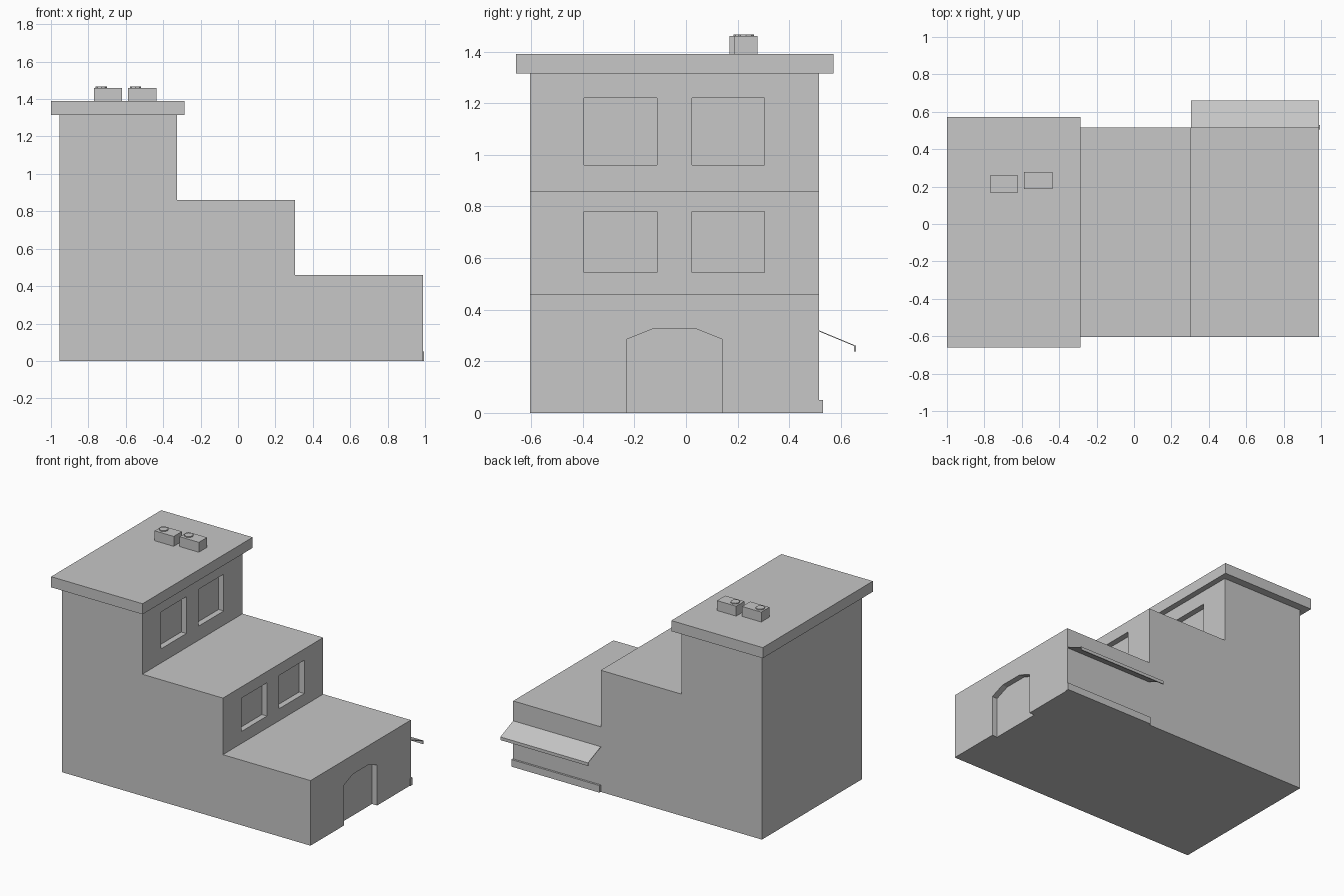
import bpy, bmesh
from mathutils import Vector

if "Cube" in bpy.data.objects:
    bpy.data.objects.remove(bpy.data.objects["Cube"])

grey = bpy.data.materials.new("plain_grey")
grey.diffuse_color = (0.57, 0.57, 0.57, 1)
grey.use_nodes = True
grey.node_tree.nodes["Principled BSDF"].inputs["Base Color"].default_value = grey.diffuse_color


def prism(name, outline, axis, lo, hi):
    """Extrude a closed outline along x or y. Outline pairs are (y, z) or (x, z)."""
    bm = bmesh.new()
    place = (lambda a, b: (lo, a, b)) if axis == 'X' else (lambda a, b: (a, lo, b))
    face = bm.faces.new([bm.verts.new(place(a, b)) for a, b in outline])
    new = bmesh.ops.extrude_face_region(bm, geom=[face])['geom']
    shift = Vector((hi - lo, 0, 0) if axis == 'X' else (0, hi - lo, 0))
    bmesh.ops.translate(bm, vec=shift, verts=[v for v in new if isinstance(v, bmesh.types.BMVert)])
    bmesh.ops.recalc_face_normals(bm, faces=bm.faces)
    mesh = bpy.data.meshes.new(name)
    bm.to_mesh(mesh)
    bm.free()
    mesh.materials.append(grey)
    ob = bpy.data.objects.new(name, mesh)
    bpy.context.collection.objects.link(ob)
    return ob


def box(name, x0, x1, y0, y1, z0, z1):
    return prism(name, [(x0, z0), (x1, z0), (x1, z1), (x0, z1)], 'Y', y0, y1)


# Stepped house body
LEFT, STEP2, STEP1, RIGHT = -0.955, -0.325, 0.305, 0.99
FRONT, BACK = -0.604, 0.516
body = prism("stepped_body", [
    (LEFT, 0), (RIGHT, 0), (RIGHT, 0.46), (STEP1, 0.46), (STEP1, 0.86),
    (STEP2, 0.86), (STEP2, 1.33), (LEFT, 1.33)], 'Y', FRONT, BACK)

# Window and doorway recesses
DEPTH = 0.04
cutters = []
for x, z0, z1 in ((STEP1, 0.545, 0.78), (STEP2, 0.96, 1.22)):
    for y0, y1 in ((-0.395, -0.112), (0.023, 0.305)):
        cutters.append(box("window_cutter", x - DEPTH, x + 0.1, y0, y1, z0, z1))
cutters.append(prism("doorway_cutter", [
    (-0.23, -0.1), (0.14, -0.1), (0.14, 0.285), (0.04, 0.325),
    (-0.13, 0.325), (-0.23, 0.285)], 'X', RIGHT - DEPTH, RIGHT + 0.1))

bpy.context.view_layer.objects.active = body
for cutter in cutters:
    mod = body.modifiers.new("recess", 'BOOLEAN')
    mod.operation = 'DIFFERENCE'
    mod.solver = 'EXACT'
    mod.object = cutter
    bpy.ops.object.modifier_apply(modifier=mod.name)
    bpy.data.objects.remove(cutter)

# Overhanging roof slab
box("roof_slab", -1.0, -0.285, -0.659, 0.571, 1.315, 1.39)

# Rooftop units, each with a small octagonal vent
for x, y in ((-0.77, 0.168), (-0.587, 0.187)):
    box("rooftop_unit", x, x + 0.15, y, y + 0.091, 1.385, 1.46)
    bpy.ops.mesh.primitive_cylinder_add(vertices=8, radius=0.03, depth=0.012,
                                        location=(x + 0.039, y + 0.046, 1.461))
    vent = bpy.context.object
    vent.name = "unit_vent"
    vent.data.materials.append(grey)

# Rear awning: sloping sheet with a hanging lip
prism("awning", [(0.51, 0.322), (0.659, 0.26), (0.659, 0.238), (0.652, 0.238),
                 (0.652, 0.259), (0.51, 0.318)], 'X', STEP1, RIGHT)

# Low plinth along the rear wall
box("plinth", STEP1, 0.995, 0.505, 0.53, 0, 0.05)
